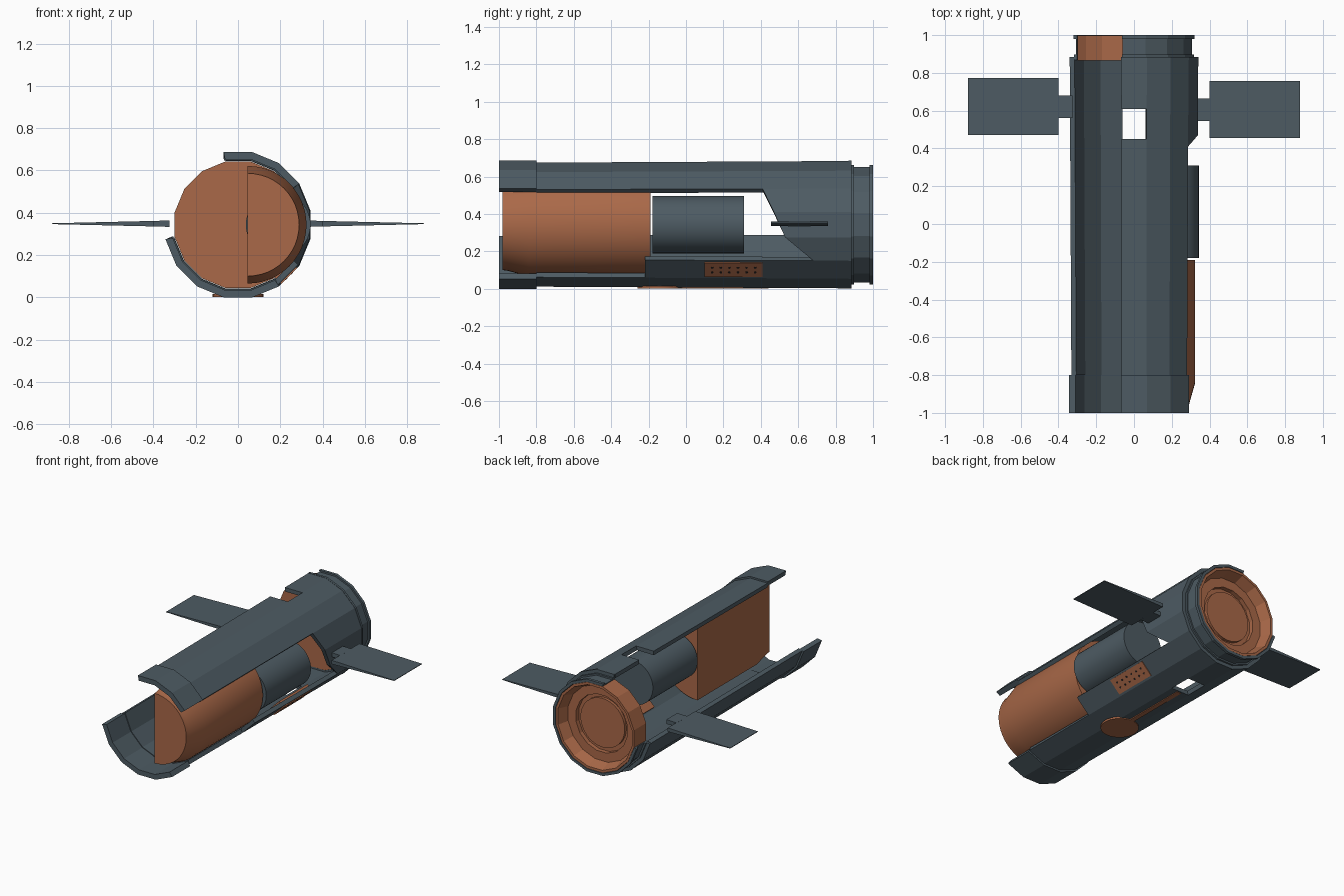
import bpy, bmesh, math
from mathutils import Matrix, Vector

if "Cube" in bpy.data.objects:
    bpy.data.objects.remove(bpy.data.objects["Cube"])

CZ = 0.343          # height of the hull axis
STEP = 22.5         # the hull is 16-sided


def material(name, col):
    m = bpy.data.materials.new(name)
    m.diffuse_color = (*col, 1)
    m.use_nodes = True
    m.node_tree.nodes["Principled BSDF"].inputs["Base Color"].default_value = m.diffuse_color
    return m


SLATE = material("slate_metal", (0.075, 0.105, 0.125))
COPPER = material("copper_brown", (0.40, 0.14, 0.065))
BLACK = material("dark_hole", (0.025, 0.02, 0.02))


def finish(name, bm, mat, smooth=False, recalc=True):
    bmesh.ops.remove_doubles(bm, verts=bm.verts, dist=1e-5)
    if recalc:
        bmesh.ops.recalc_face_normals(bm, faces=bm.faces)
    me = bpy.data.meshes.new(name)
    bm.to_mesh(me)
    bm.free()
    ob = bpy.data.objects.new(name, me)
    bpy.context.collection.objects.link(ob)
    me.materials.append(mat)
    if smooth:
        bpy.ops.object.select_all(action='DESELECT')
        ob.select_set(True)
        bpy.context.view_layer.objects.active = ob
        bpy.ops.object.shade_smooth_by_angle(angle=math.radians(30))
    return ob


def point(deg, y, r, cx=0.0):
    a = math.radians(deg)
    return Vector((cx + r * math.cos(a), y, CZ + r * math.sin(a)))


def sweep(name, prof, a0, a1, n, mat, cx=0.0, smooth=False):
    """Turn a closed (y, radius) profile around the y axis from a0 to a1."""
    bm = bmesh.new()
    rings = [[bm.verts.new(point(a0 + (a1 - a0) * i / n, y, r, cx)) for y, r in prof]
             for i in range(n + 1)]
    m = len(prof)
    for A, B in zip(rings, rings[1:]):
        for k in range(m):
            l = (k + 1) % m
            if prof[k][1] == 0 and prof[l][1] == 0:
                continue
            bm.faces.new((A[k], A[l], B[l], B[k]))
    if a1 - a0 < 359.9:
        bm.faces.new(rings[0])
        bm.faces.new(rings[-1])
    return finish(name, bm, mat, smooth)


def box(name, lo, hi, mat, matrix=Matrix()):
    bm = bmesh.new()
    bmesh.ops.create_cube(bm, size=1)
    for v in bm.verts:
        v.co = matrix @ Vector([(l + h) / 2 + c * (h - l) for l, h, c in zip(lo, hi, v.co)])
    return finish(name, bm, mat)


def disc(name, r, depth, matrix, mat, n=32):
    bm = bmesh.new()
    bmesh.ops.create_cone(bm, cap_ends=True, segments=n, radius1=r, radius2=r,
                          depth=depth, matrix=matrix)
    return finish(name, bm, mat, True)


def angle(j):
    return STEP / 2 + STEP * j


# main hull: open on the upper left, cut away on the right, notched top and bottom
def hull_r(y):
    return 0.338 + (y + 0.8) / 1.67 * 0.009


bm = bmesh.new()
breaks = [-0.8, -0.22, 0.45, 0.61, 0.87]
slanted = {14: (0.68, 0.53), 15: (0.53, 0.47), 16: (0.47, 0.41)}
for j in range(8, 20):
    if j in slanted:
        spans = [(*slanted[j], 0.87)]
    else:
        spans = [(a, a, b) for a, b in zip(breaks, breaks[1:])
                 if not (j in (11, 19) and a == 0.45) and not (j == 13 and a == -0.8)]
    for ya, yb, y1 in spans:
        p, q = angle(j), angle(j + 1)
        bm.faces.new([bm.verts.new(point(a, y, hull_r(y)))
                      for a, y in ((p, ya), (p, y1), (q, y1), (q, yb))])
hull = finish("hull_shell", bm, SLATE, recalc=False)
sol = hull.modifiers.new("thickness", 'SOLIDIFY')
sol.thickness = 0.028
sol.offset = -1

# front collar in two pieces
collar = [(-1, 0.35), (-0.8, 0.35), (-0.8, 0.315), (-1, 0.315)]
sweep("front_collar_lower", collar, angle(8), angle(13), 5, SLATE)
sweep("front_collar_upper", collar, angle(17), angle(20), 3, SLATE)

# rear stepped collar
sweep("rear_collar", [(0.868, 0.349), (0.884, 0.349), (0.884, 0.325), (0.897, 0.325),
                      (0.897, 0.314), (0.98, 0.314), (0.98, 0.326), (1, 0.326),
                      (1, 0.307), (0.868, 0.307)], angle(8), angle(20), 12, SLATE)

# rear bulkhead with recessed nozzle
sweep("rear_bulkhead", [(0.865, 0), (0.865, 0.305), (0.998, 0.305), (0.998, 0.288),
                        (0.925, 0.262), (0.925, 0.2), (0.895, 0.2), (0.895, 0)],
      angle(0), angle(16), 16, COPPER)
disc("nozzle_plate", 0.17, 0.025, Matrix.Translation((0, 0.902, CZ)) @
     Matrix.Rotation(math.pi / 2, 4, 'X'), COPPER)

# half-round tank with bevelled nose
sweep("half_tank", [(-0.98, 0), (-0.98, 0.243), (-0.95, 0.247), (-0.84, 0.278),
                    (-0.19, 0.278), (-0.19, 0)], -90, 90, 24, COPPER, 0.046, True)

# drum behind the tank
disc("drum", 0.153, 0.49, Matrix.Translation((0.19, 0.065, CZ)) @
     Matrix.Rotation(math.pi / 2, 4, 'X'), SLATE, 48)

# side wings: stub plus tapering blade
for side, name, y0 in ((1, "right", 0.455), (-1, "left", 0.47)):
    for part, xa, xb, ta, tb, ya, yb in (
            ("stub", 0.325, 0.405, 0.015, 0.013, y0 + 0.09, y0 + 0.21),
            ("blade", 0.4, 0.88, 0.013, 0.002, y0, y0 + 0.303)):
        bm = bmesh.new()
        bmesh.ops.create_cube(bm, size=1)
        for v in bm.verts:
            outer = v.co.x > 0
            t = tb if outer else ta
            v.co = (side * (xb if outer else xa), yb if v.co.y > 0 else ya,
                    0.348 + math.copysign(t, v.co.z))
        finish(f"{name}_wing_{part}", bm, SLATE)

# perforated panel on the lower right facet
tilt = Matrix.Translation((0, 0, CZ)) @ Matrix.Rotation(math.radians(45), 4, 'Y')
box("vent_panel", (0.295, 0.1, -0.053), (0.343, 0.41, 0.053), COPPER, tilt)
for row in (-0.018, 0.018):
    for i in range(6):
        disc("vent_hole", 0.007, 0.004, tilt @ Matrix.Translation((0.343, 0.14 + 0.046 * i, row)) @
             Matrix.Rotation(math.pi / 2, 4, 'Y'), BLACK, 10)

# belly disc and strip
disc("belly_disc", 0.12, 0.013, Matrix.Translation((0, -0.14, 0.0085)), COPPER)
box("belly_strip", (-0.016, -0.03, 0.001), (0.016, 0.44, 0.012), COPPER)
